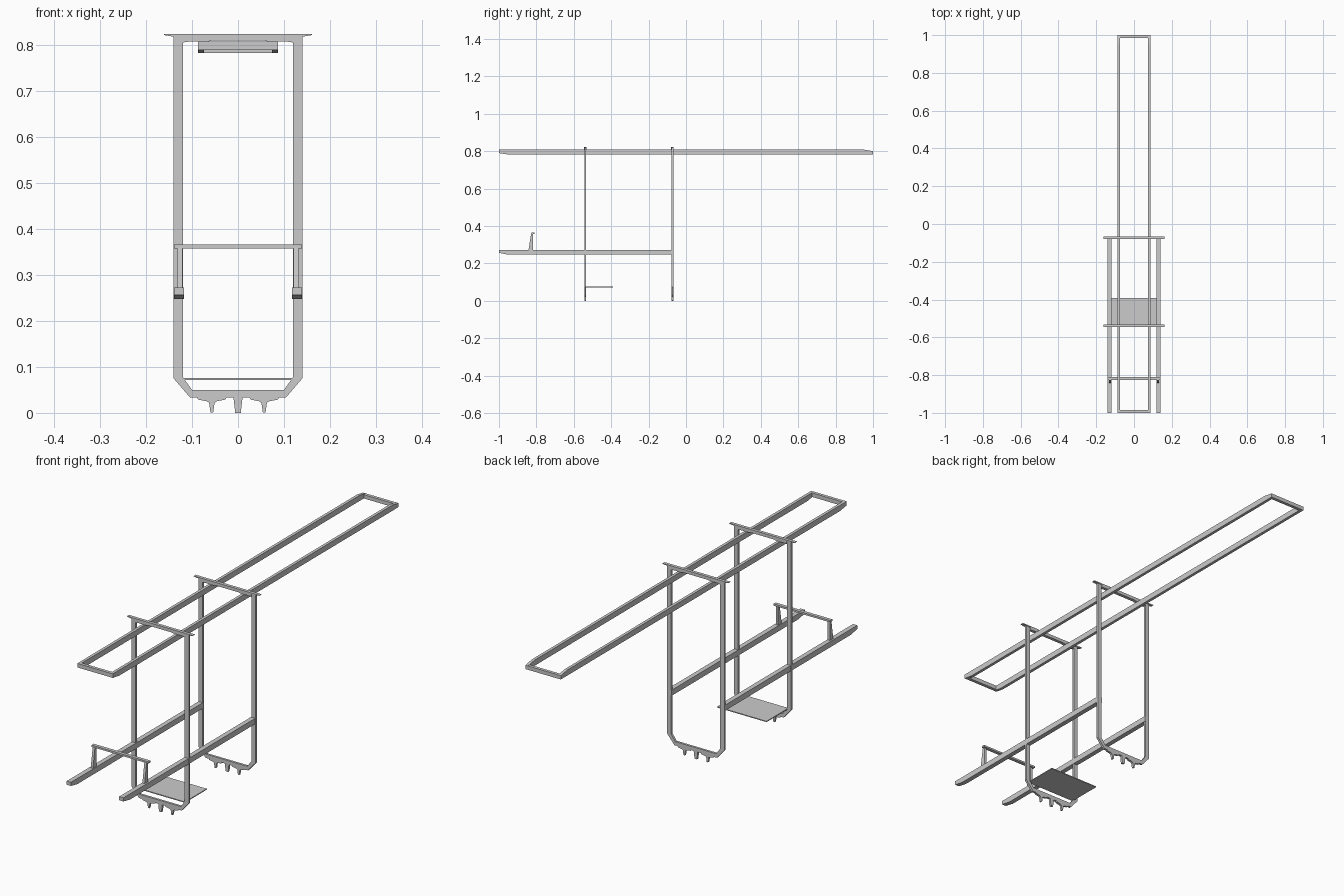
import bpy, bmesh

if "Cube" in bpy.data.objects:
    bpy.data.objects.remove(bpy.data.objects["Cube"])


def prism(name, pts, axis, a, b):
    """Extrude a flat profile: axis 'y' uses (x, z) points, axis 'x' uses (y, z) points."""
    bm = bmesh.new()

    def place(p, d):
        return (p[0], d, p[1]) if axis == 'y' else (d, p[0], p[1])

    lo = [bm.verts.new(place(p, a)) for p in pts]
    hi = [bm.verts.new(place(p, b)) for p in pts]
    bm.faces.new(lo)
    bm.faces.new(hi[::-1])
    n = len(pts)
    for i in range(n):
        j = (i + 1) % n
        bm.faces.new((lo[i], hi[i], hi[j], lo[j]))
    bmesh.ops.recalc_face_normals(bm, faces=bm.faces)
    me = bpy.data.meshes.new(name)
    bm.to_mesh(me)
    bm.free()
    ob = bpy.data.objects.new(name, me)
    bpy.context.collection.objects.link(ob)
    return ob


def box(name, x0, x1, y0, y1, z0, z1):
    return prism(name, [(x0, z0), (x1, z0), (x1, z1), (x0, z1)], 'y', y0, y1)


def mirrored(half):
    """Complete a symmetric outline from its right half."""
    return half + [(-x, z) for x, z in reversed(half)]


# Two upright hoops: U-shaped frame, flanged top bar and three feet each
u_outline = mirrored([(0.104, 0.033), (0.140, 0.075), (0.140, 0.82),
                      (0.120, 0.82), (0.120, 0.078), (0.100, 0.050)])
top_outline = mirrored([(0.058, 0.810), (0.066, 0.808), (0.105, 0.808), (0.120, 0.806),
                        (0.120, 0.818), (0.142, 0.819), (0.161, 0.822), (0.161, 0.824)])
side_foot = mirrored([(0.003, 0.001), (0.006, 0.022), (0.010, 0.025),
                      (0.030, 0.029), (0.032, 0.034)])
centre_foot = mirrored([(0.006, 0.0), (0.010, 0.034)])
for tag, y in (("front", -0.539), ("rear", -0.073)):
    prism(tag + "_hoop", u_outline, 'y', y - 0.005, y + 0.005)
    prism(tag + "_top_bar", top_outline, 'y', y - 0.007, y + 0.007)
    prism(tag + "_centre_foot", centre_foot, 'y', y - 0.005, y + 0.005)
    for side, x in (("left", -0.057), ("right", 0.057)):
        prism(f"{tag}_{side}_foot", [(x + px, z) for px, z in side_foot], 'y', y - 0.005, y + 0.005)

# Rail profiles with chamfered ends
upper = [(-1, 0.790), (-0.955, 0.783), (1, 0.783), (1, 0.800), (0.955, 0.808), (-1, 0.808)]
lower = [(-1, 0.257), (-0.955, 0.248), (-0.068, 0.248), (-0.068, 0.273), (-1, 0.273)]
arm = [(-0.842, 0.272), (-0.818, 0.272), (-0.818, 0.360), (-0.828, 0.360)]
for side, s in (("left", -1), ("right", 1)):
    prism(side + "_upper_rail", upper, 'x', s * 0.074, s * 0.087)
    prism(side + "_lower_rail", lower, 'x', s * 0.118, s * 0.139)
    prism(side + "_handle_arm", arm, 'x', s * 0.121, s * 0.132)

# End bars closing the upper rail frame
box("front_end_bar", -0.075, 0.075, -1, -0.986, 0.790, 0.808)
box("rear_end_bar", -0.075, 0.075, 0.986, 1, 0.783, 0.800)

# Handle cross bar and low shelf plate
box("handle_bar", -0.139, 0.139, -0.826, -0.811, 0.358, 0.366)
box("shelf_plate", -0.121, 0.121, -0.544, -0.391, 0.072, 0.076)
